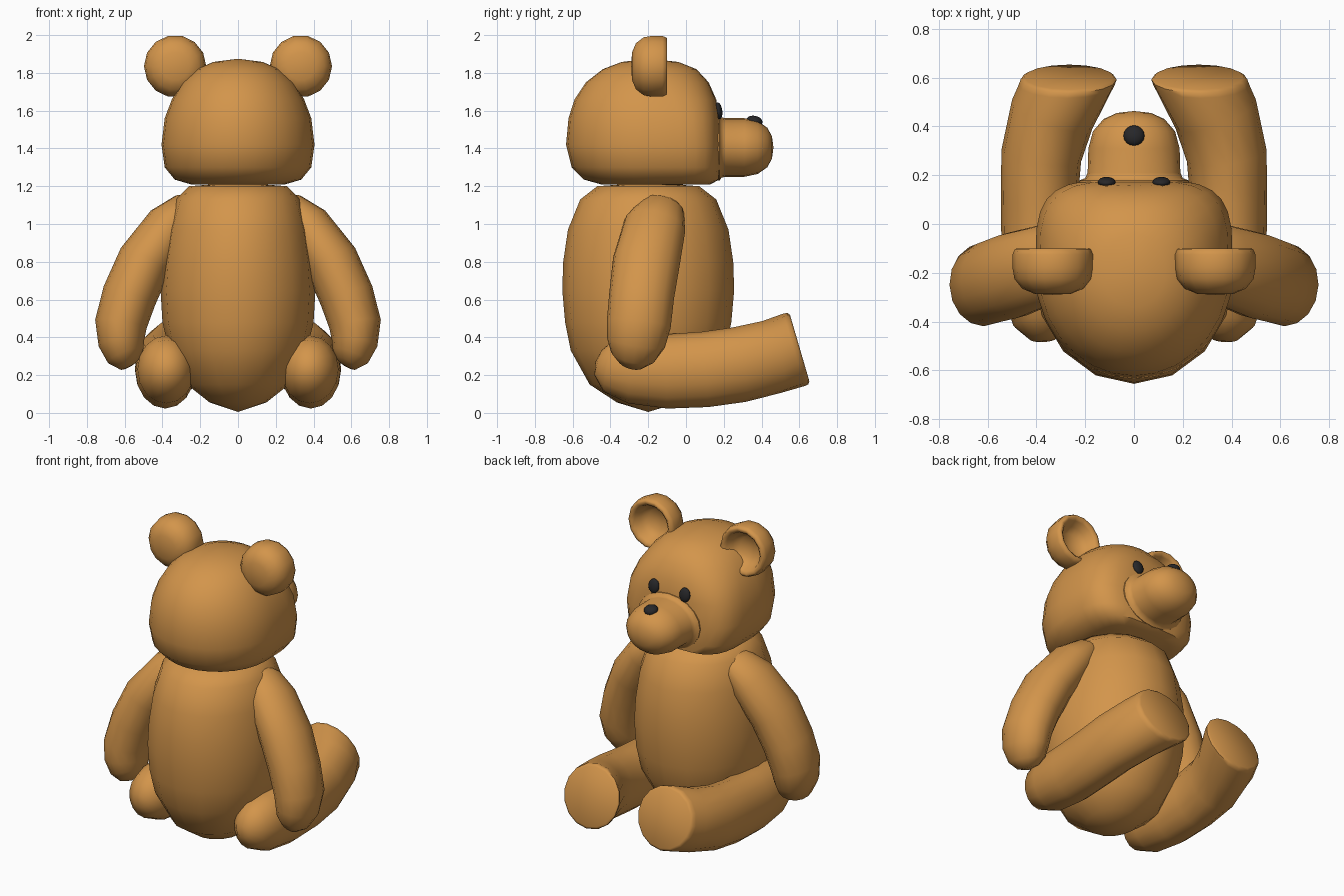
import bpy, bmesh, math
from mathutils import Vector

if "Cube" in bpy.data.objects:
    bpy.data.objects.remove(bpy.data.objects["Cube"])


def material(name, rgb):
    m = bpy.data.materials.new(name)
    m.diffuse_color = (*rgb, 1)
    m.use_nodes = True
    m.node_tree.nodes["Principled BSDF"].inputs["Base Color"].default_value = m.diffuse_color
    return m


FUR = material("brown_fur", (0.65, 0.30, 0.07))
DARK = material("dark_button", (0.02, 0.02, 0.022))


def loft(name, rings, mat=FUR, angle=50):
    """Skin a list of equal-length point rings and cap both ends."""
    bm = bmesh.new()
    loops = [[bm.verts.new(p) for p in r] for r in rings]
    n = len(loops[0])
    for a, b in zip(loops, loops[1:]):
        for i in range(n):
            j = (i + 1) % n
            bm.faces.new((a[i], a[j], b[j], b[i]))
    bm.faces.new(loops[0])
    bm.faces.new(loops[-1])
    bmesh.ops.remove_doubles(bm, verts=bm.verts, dist=0.0008)
    bmesh.ops.recalc_face_normals(bm, faces=bm.faces)
    me = bpy.data.meshes.new(name)
    bm.to_mesh(me)
    bm.free()
    me.materials.append(mat)
    ob = bpy.data.objects.new(name, me)
    bpy.context.collection.objects.link(ob)
    smooth(ob, angle)
    return ob


def smooth(ob, angle=50):
    bpy.ops.object.select_all(action='DESELECT')
    bpy.context.view_layer.objects.active = ob
    ob.select_set(True)
    bpy.ops.object.shade_smooth_by_angle(angle=math.radians(angle))


def oval(c, u, v, a, b, n=16):
    """Ellipse around c, half sizes a along u and b along v."""
    c, u, v = Vector(c), Vector(u), Vector(v)
    return [c + u * a * math.cos(2 * math.pi * i / n) + v * b * math.sin(2 * math.pi * i / n)
            for i in range(n)]


def limb(name, path, ref, end=None, n=16):
    """Tube along (x, y, z, a, b) points; b lies along ref, a across it."""
    pts = [Vector(p[:3]) for p in path]
    rings = []
    for i, p in enumerate(path):
        t = (pts[min(i + 1, len(pts) - 1)] - pts[max(i - 1, 0)]).normalized()
        if end and i >= len(pts) - 3:
            t = Vector(end).normalized()
        v = Vector(ref)
        v = (v - t * v.dot(t)).normalized()
        rings.append(oval(pts[i], t.cross(v), v, p[3], p[4], n))
    return loft(name, rings)


def ball(name, loc, scale, rot=(0, 0, 0)):
    bpy.ops.mesh.primitive_uv_sphere_add(segments=16, ring_count=10, radius=1, location=loc, rotation=rot)
    ob = bpy.context.object
    ob.name = name
    ob.scale = scale
    ob.data.materials.append(DARK)
    smooth(ob, 60)


X, Y, Z = (1, 0, 0), (0, 1, 0), (0, 0, 1)

# Body: stacked ovals (z, half width, half depth)
body = [(0.005, 0, 0), (0.055, .15, .165), (0.15, .27, .31), (0.33, .365, .41), (0.48, .40, .44),
        (0.65, .41, .455), (0.80, .40, .45), (0.97, .375, .425), (1.13, .33, .36), (1.20, .26, .27), (1.22, 0, 0)]
loft("body", [oval((0, -0.2, z), X, Y, a, b) for z, a, b in body])

# Head: round at the back, squarer at the face (z, half width, back y, face y, squareness)
head = [(1.205, 0, -.2, -.2, 1), (1.21, .25, -.45, .13, .5), (1.235, .335, -.54, .175, .5),
        (1.30, .388, -.605, .182, .5), (1.42, .405, -.635, .182, .5), (1.56, .388, -.622, .176, .55),
        (1.66, .35, -.59, .16, .65), (1.75, .295, -.53, .12, .8), (1.82, .22, -.44, .055, .9),
        (1.858, .13, -.34, -.04, 1), (1.875, 0, -.2, -.2, 1)]
rings = []
for z, rx, yb, yf, k in head:
    ring = []
    for i in range(28):
        c, s = math.cos(2 * math.pi * i / 28), math.sin(2 * math.pi * i / 28)
        if s > 0:
            ring.append((rx * math.copysign(abs(c) ** k, c), -.2 + (yf + .2) * s ** k, z))
        else:
            ring.append((rx * c, -.2 + (yb + .2) * -s, z))
    rings.append(ring)
loft("head", rings)

# Muzzle, flared where it meets the face (y, half width, half height)
muzzle = [(.10, .225, .18), (.178, .225, .175), (.188, .20, .16), (.21, .19, .155), (.31, .187, .155),
          (.38, .168, .14), (.43, .125, .105), (.455, .07, .06), (.463, 0, 0)]
loft("muzzle", [oval((0, y, 1.405), X, Z, a, b, 20) for y, a, b in muzzle])
ball("nose", (0, .362, 1.545), (.043, .043, .028), (-.2, 0, 0))

ear = [(-.29, 0), (-.286, .075), (-.265, .125), (-.225, .157), (-.18, .165), (-.125, .165), (-.102, .155),
       (-.10, .14), (-.115, .122), (-.16, .105), (-.19, .07), (-.20, 0)]
arm = [(.22, -.10, 1.13, .03, .06), (.27, -.125, 1.085, .09, .12), (.36, -.165, .99, .13, .165),
       (.495, -.21, .80, .145, .178), (.575, -.235, .62, .145, .172), (.62, -.25, .47, .138, .17),
       (.617, -.265, .37, .122, .155), (.595, -.28, .30, .10, .12), (.575, -.29, .262, .06, .07),
       (.565, -.295, .25, 0, 0)]
leg = [(.37, -.48, .27, 0, 0), (.37, -.465, .265, .06, .07), (.375, -.41, .25, .12, .14),
       (.38, -.29, .23, .152, .18), (.385, -.10, .22, .158, .197), (.388, .10, .23, .158, .20),
       (.38, .28, .255, .165, .20), (.335, .45, .295, .175, .197), (.275, .572, .334, .197, .20),
       (.268, .592, .34, .197, .197), (.266, .602, .343, .183, .183)]

# Mirrored parts
for s, side in ((1, "right"), (-1, "left")):
    loft(side + "_ear", [oval((s * .333, y, 1.835), X, Z, r, r, 14) for y, r in ear], angle=60)
    limb(side + "_arm", [(s * p[0], *p[1:]) for p in arm], Y)
    limb(side + "_leg", [(s * p[0], *p[1:]) for p in leg], Z, (0, .96, .28))
    ball(side + "_eye", (s * .112, .172, 1.60), (.037, .02, .045), (.15, 0, 0))
